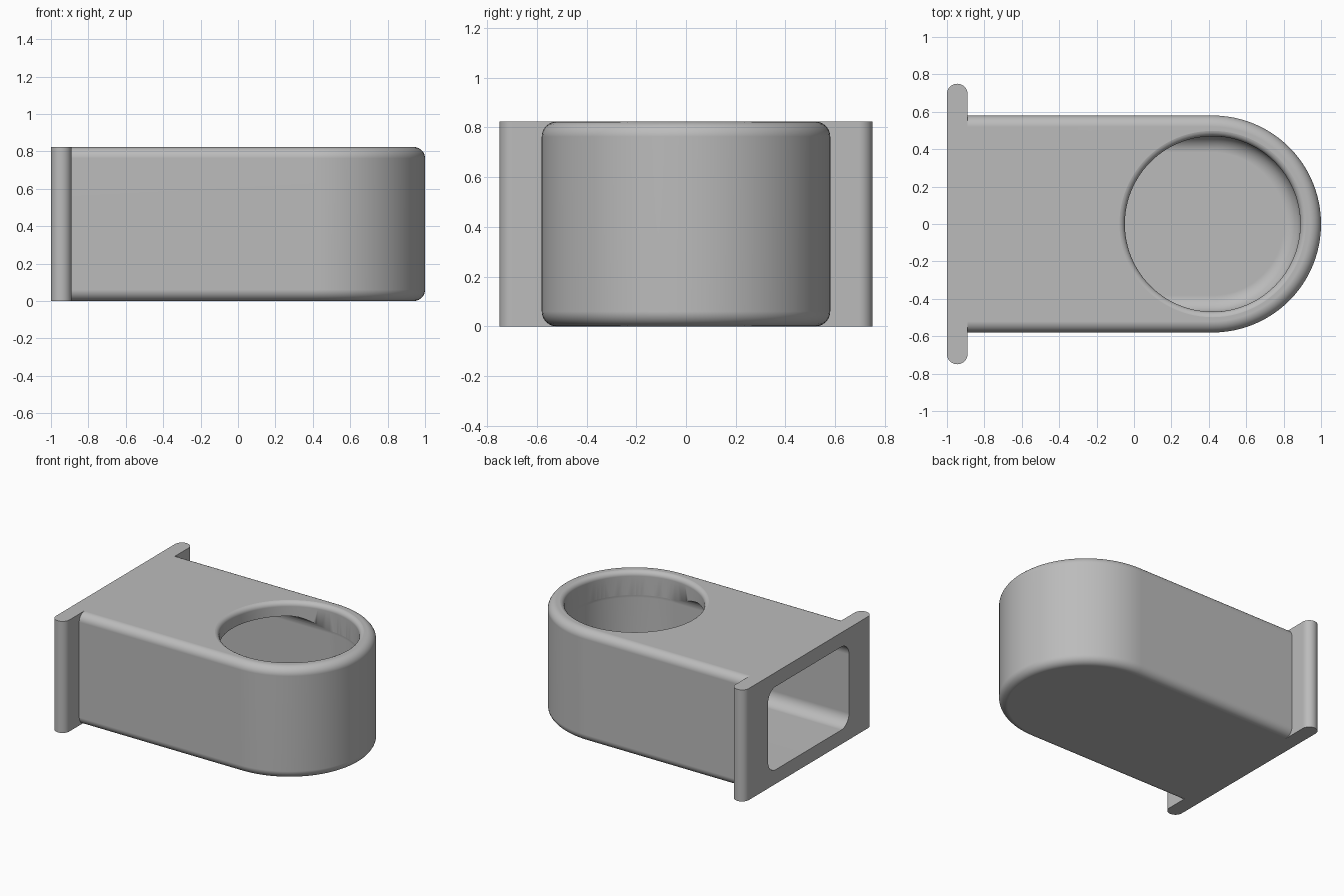
import bpy, bmesh
from math import sin, cos, pi

cube = bpy.data.objects.get("Cube")
if cube:
    bpy.data.objects.remove(cube, do_unlink=True)

HEIGHT = 0.823
CENTRE = 0.42      # x of the round end's axis
ARC = 48           # segments in the half circle
FILLET = 8         # segments in each fillet

grey = bpy.data.materials.new("plain_grey")
grey.use_nodes = True
grey.diffuse_color = (0.5, 0.5, 0.5, 1)
grey.node_tree.nodes["Principled BSDF"].inputs["Base Color"].default_value = (0.5, 0.5, 0.5, 1)


def loft(name, rings):
    """Closed solid through a stack of rings of equal point count."""
    bm = bmesh.new()
    loops = [[bm.verts.new(p) for p in ring] for ring in rings]
    for low, high in zip(loops, loops[1:]):
        for i in range(len(low)):
            j = (i + 1) % len(low)
            bm.faces.new((low[i], low[j], high[j], high[i]))
    bm.faces.new(loops[0][::-1])
    bm.faces.new(loops[-1])
    bmesh.ops.recalc_face_normals(bm, faces=bm.faces)
    mesh = bpy.data.meshes.new(name)
    bm.to_mesh(mesh)
    bm.free()
    mesh.materials.append(grey)
    ob = bpy.data.objects.new(name, mesh)
    bpy.context.collection.objects.link(ob)
    return ob


def tongue(name, back, radius, bottom, top, fillet):
    """Block with one half-round end and filleted upper and lower edges."""
    def ring(r, z):
        arc = [-pi / 2 + pi * i / ARC for i in range(ARC + 1)]
        pts = [(CENTRE + r * cos(a), r * sin(a), z) for a in arc]
        return pts + [(back, r, z), (back, -r, z)]
    steps = [pi / 2 * i / FILLET for i in range(FILLET + 1)]
    lower = [ring(radius - fillet * (1 - sin(a)), bottom + fillet * (1 - cos(a))) for a in steps]
    upper = [ring(radius - fillet * (1 - cos(a)), top - fillet * (1 - sin(a))) for a in steps]
    return loft(name, lower + upper)


def circle(r, z):
    return [(CENTRE + r * cos(pi * i / ARC), r * sin(pi * i / ARC), z) for i in range(2 * ARC)]


# Outer shell with the half-round end
body = tongue("duct_body", -0.94, 0.58, 0, HEIGHT, 0.06)

# Mounting flange with round vertical ends
half = 0.055
outline = []
for side in (1, -1):
    for i in range(17):
        a = pi * i / 16
        outline.append((-1 + half + side * half * cos(a), side * (0.75 - half + half * sin(a))))
flange = loft("flange", [[(x, y, z) for x, y in outline] for z in (0, HEIGHT)])

# Inner passage, open through the flange
cavity = tongue("passage_cutter", -1.1, 0.472, 0.105, HEIGHT - 0.105, 0.09)

# Round top opening with a softened rim
rim = 0.035
rings = [circle(0.469, 0.5)]
for i in range(FILLET + 1):
    a = pi / 2 * i / FILLET
    rings.append(circle(0.469 + rim * (1 - cos(a)), HEIGHT + 0.0005 - rim * (1 - sin(a))))
rings.append(circle(0.469 + rim, HEIGHT + 0.1))
opening = loft("opening_cutter", rings)

# Combine the parts
bpy.context.view_layer.objects.active = body
for other, operation in ((flange, 'UNION'), (cavity, 'DIFFERENCE'), (opening, 'DIFFERENCE')):
    mod = body.modifiers.new(other.name, 'BOOLEAN')
    mod.operation = operation
    mod.solver = 'EXACT'
    mod.object = other
    bpy.ops.object.modifier_apply(modifier=mod.name)
    bpy.data.objects.remove(other, do_unlink=True)

# Smooth fillets with flat faces kept flat
bpy.ops.object.select_all(action='DESELECT')
body.select_set(True)
bpy.ops.object.shade_smooth_by_angle(angle=0.6)
normals = body.modifiers.new("flat_face_normals", 'WEIGHTED_NORMAL')
normals.keep_sharp = True
